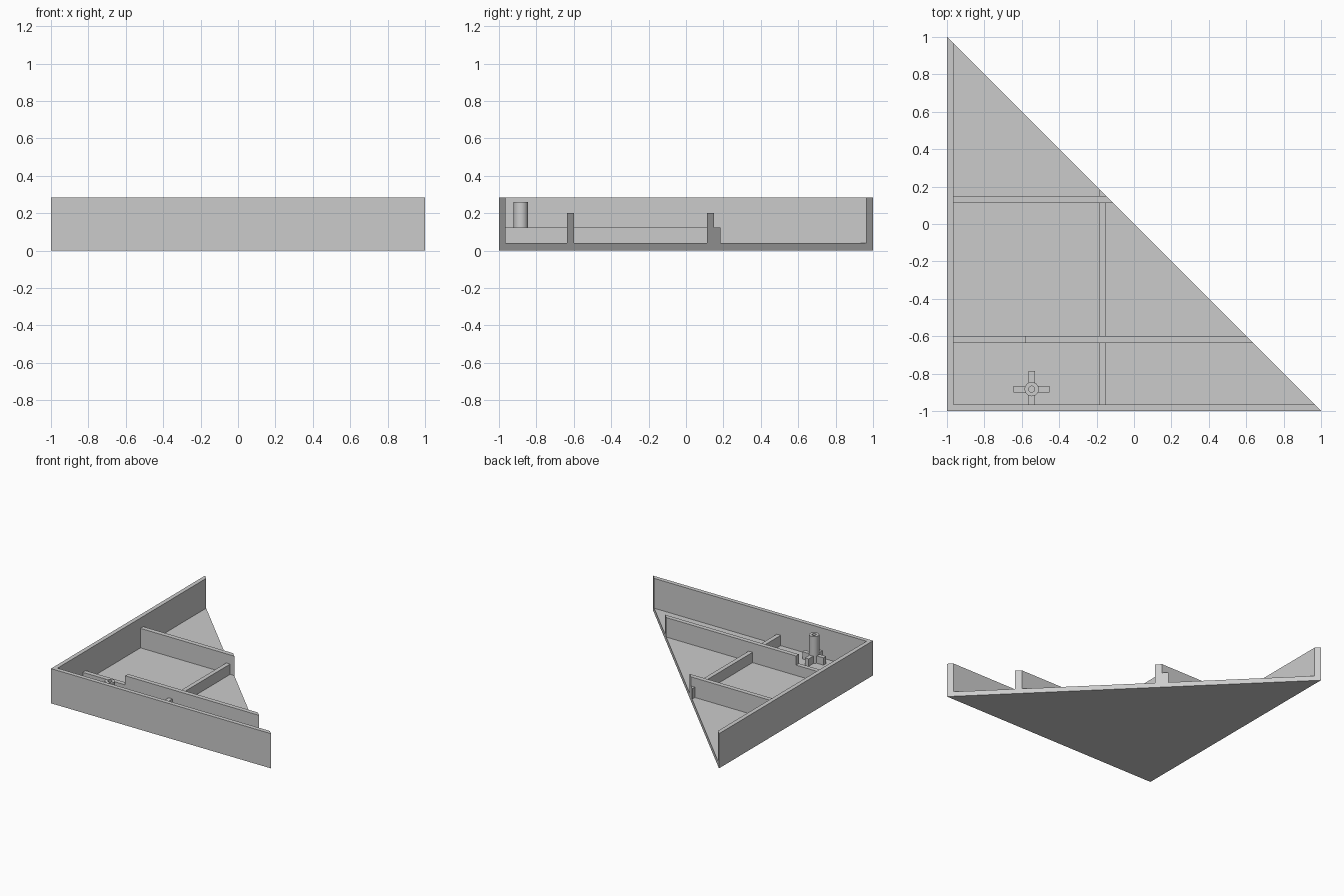
import bpy, bmesh
from math import pi
from mathutils import Vector

if "Cube" in bpy.data.objects:
    bpy.data.objects.remove(bpy.data.objects["Cube"], do_unlink=True)

grey = bpy.data.materials.new("light grey")
grey.use_nodes = True
grey.diffuse_color = (0.6, 0.6, 0.6, 1)
grey.node_tree.nodes["Principled BSDF"].inputs["Base Color"].default_value = (0.6, 0.6, 0.6, 1)

WALL = 0.035           # wall thickness
IN = -1 + WALL         # inner face of both outer walls
FLOOR, LOW, HIGH, RIM = 0.04, 0.125, 0.2, 0.285


def finish(name, bm):
    bmesh.ops.recalc_face_normals(bm, faces=bm.faces)
    mesh = bpy.data.meshes.new(name)
    bm.to_mesh(mesh)
    bm.free()
    mesh.materials.append(grey)
    obj = bpy.data.objects.new(name, mesh)
    bpy.context.collection.objects.link(obj)
    return obj


def prism(name, outline, z0, z1):
    bm = bmesh.new()
    face = bm.faces.new([bm.verts.new((x, y, z0)) for x, y in outline])
    top = bmesh.ops.extrude_face_region(bm, geom=[face])["geom"]
    verts = [v for v in top if isinstance(v, bmesh.types.BMVert)]
    bmesh.ops.translate(bm, verts=verts, vec=(0, 0, z1 - z0))
    return finish(name, bm)


def block(name, x0, x1, y0, y1, z0, z1):
    return prism(name, [(x0, y0), (x1, y0), (x1, y1), (x0, y1)], z0, z1)


# Outer walls as one L, mitred along the open diagonal side
prism("outer_walls", [(-1, -1), (1, -1), (-IN, IN), (IN, IN), (IN, -IN), (-1, 1)], 0, RIM)
prism("floor", [(IN, IN), (-IN, IN), (IN, -IN)], 0, FLOOR)

# Tall cross ribs ending on the diagonal; the front one steps down near the left wall
FRONT, BACK = (-0.637, -0.6), (0.112, 0.15)
STEP = -0.58
for name, start, (y0, y1) in (("front_rib", STEP, FRONT), ("back_rib", IN, BACK)):
    prism(name, [(start, y0), (-y0, y0), (-y1, y1), (start, y1)], FLOOR, HIGH)
block("front_rib_low_end", IN, STEP, *FRONT, FLOOR, LOW)

# Low long rib, in bays between the cross ribs
X0, X1 = -0.185, -0.15
block("long_rib_front", X0, X1, IN, FRONT[0], FLOOR, LOW)
block("long_rib_middle", X0, X1, FRONT[1], BACK[0], FLOOR, LOW)
prism("long_rib_tip", [(X0, BACK[1]), (X1, BACK[1]), (X0, -X0)], FLOOR, LOW)

# Hollow screw post
CX, CY, R_OUT, R_IN, POST = -0.547, -0.883, 0.038, 0.016, 0.26
bm = bmesh.new()
ring = [bm.verts.new((CX + r, CY, z)) for r, z in
        ((R_IN, FLOOR), (R_OUT, FLOOR), (R_OUT, POST), (R_IN, POST))]
edges = [bm.edges.new((ring[i], ring[(i + 1) % 4])) for i in range(4)]
bmesh.ops.spin(bm, geom=ring + edges, cent=Vector((CX, CY, 0)), axis=(0, 0, 1),
               angle=2 * pi, steps=32, use_merge=True)
bmesh.ops.remove_doubles(bm, verts=bm.verts, dist=0.0001)
post = finish("screw_post", bm)
bpy.ops.object.select_all(action="DESELECT")
post.select_set(True)
bpy.context.view_layer.objects.active = post
bpy.ops.object.shade_smooth_by_angle()

# Four short fins bracing the post
HALF, NEAR, FAR, FIN = 0.017, 0.033, 0.096, 0.1
for side, s in (("left", 1), ("right", -1)):
    xs = sorted((CX + s * NEAR, CX + s * FAR))
    block("fin_" + side, *xs, CY - HALF, CY + HALF, FLOOR, FIN)
block("fin_back", CX - HALF, CX + HALF, CY + NEAR, CY + FAR, FLOOR, FIN)
block("fin_front", CX - HALF, CX + HALF, IN, CY - NEAR, FLOOR, FIN)
